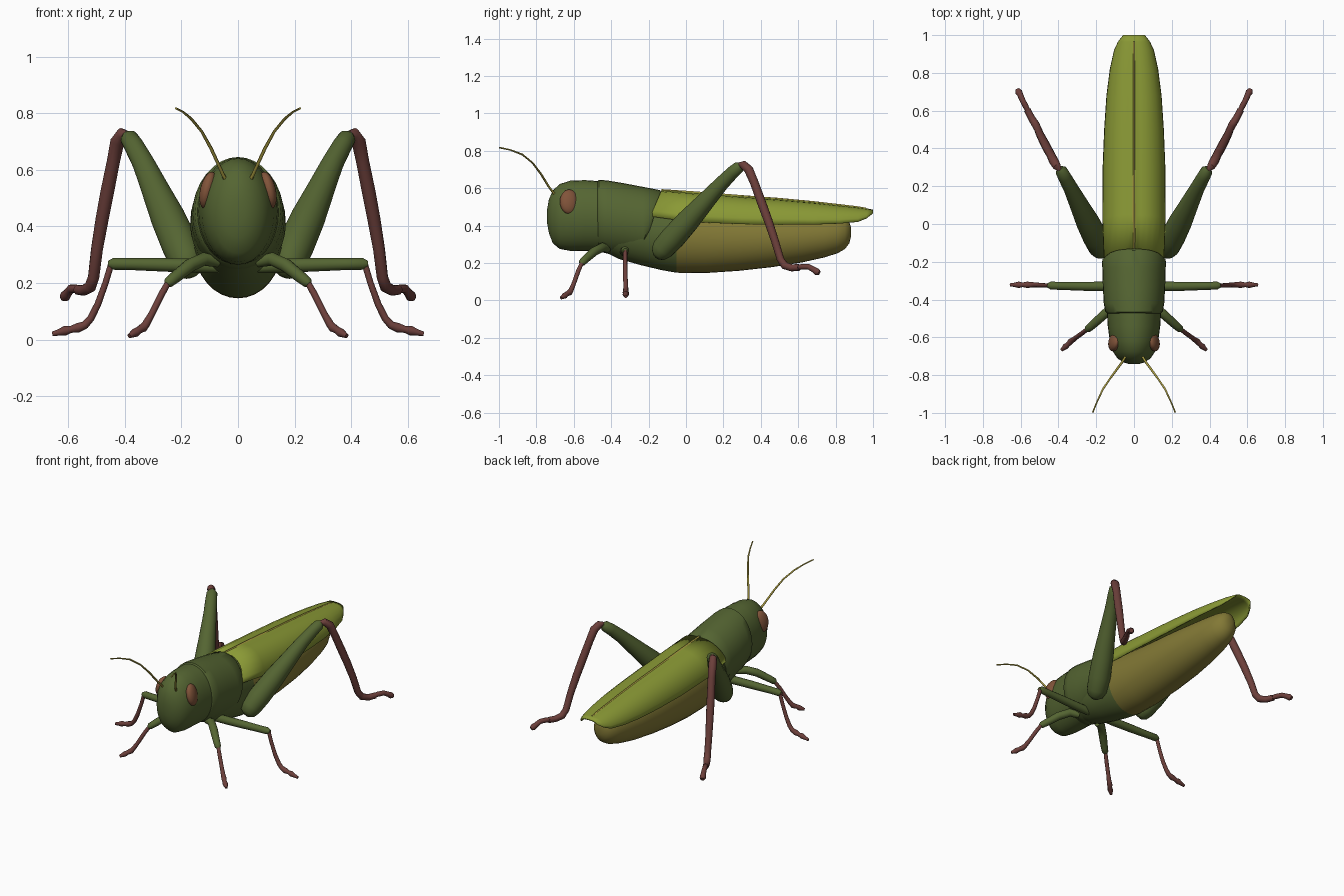
import bpy, bmesh, math
from mathutils import Vector


def material(name, rgb):
    m = bpy.data.materials.new(name)
    m.diffuse_color = (*rgb, 1)
    return m


GREEN = material("leaf_green", (0.090, 0.130, 0.032))
LIME = material("wing_lime", (0.255, 0.320, 0.036))
OLIVE = material("belly_olive", (0.225, 0.190, 0.036))
MAROON = material("shin_maroon", (0.150, 0.050, 0.043))
BROWN = material("eye_brown", (0.220, 0.088, 0.042))
YELLOW = material("feeler_yellow", (0.420, 0.350, 0.055))


def finish(name, bm, mats, mirror=False, angle=45):
    bmesh.ops.recalc_face_normals(bm, faces=bm.faces[:])
    me = bpy.data.meshes.new(name)
    bm.to_mesh(me)
    bm.free()
    ob = bpy.data.objects.new(name, me)
    bpy.context.collection.objects.link(ob)
    for m in mats:
        me.materials.append(m)
    if mirror:
        ob.modifiers.new("mirror", 'MIRROR')
    bpy.ops.object.select_all(action='DESELECT')
    ob.select_set(True)
    bpy.context.view_layer.objects.active = ob
    bpy.ops.object.shade_smooth_by_angle(angle=math.radians(angle))
    return ob


def skin(bm, rings, closed=True, caps=True):
    """Bridge equal-length point rings with quads."""
    vs = [[bm.verts.new(p) for p in r] for r in rings]
    n = len(vs[0])
    for a, b in zip(vs, vs[1:]):
        for i in range(n if closed else n - 1):
            j = (i + 1) % n
            bm.faces.new((a[i], a[j], b[j], b[i]))
    if caps:
        bm.faces.new(vs[0])
        bm.faces.new(vs[-1])


def oval(y, top, bottom, w, lean=0.0, n=32):
    """Upright oval section; lean shifts the lower half along y."""
    c, h = (top + bottom) / 2, (top - bottom) / 2
    pts = []
    for i in range(n):
        t = math.tau * i / n
        z = c + h * math.sin(t)
        pts.append((w * math.cos(t), y + lean * (top - z), z))
    return pts


def loft(name, sections, mats):
    bm = bmesh.new()
    skin(bm, [oval(*s) for s in sections])
    return finish(name, bm, mats)


def tube(name, path, mat, sides=12):
    """Mirrored limb: path entries are x, y, z, radius."""
    pts = [Vector(p[:3]) for p in path]
    rings = []
    for i, p in enumerate(pts):
        d = pts[min(i + 1, len(pts) - 1)] - pts[max(i - 1, 0)]
        q = d.to_track_quat('Z', 'Y')
        r = path[i][3]
        rings.append([p + q @ Vector((r * math.cos(math.tau * k / sides),
                                      r * math.sin(math.tau * k / sides), 0))
                      for k in range(sides)])
    bm = bmesh.new()
    skin(bm, rings)
    return finish(name, bm, [mat], mirror=True)


# Head, egg shaped with a blunt face
loft("head", [(-.742, .49, .41, .025), (-.733, .54, .36, .055), (-.712, .588, .305, .087),
              (-.675, .622, .275, .112), (-.62, .640, .265, .128), (-.54, .643, .264, .139),
              (-.43, .635, .262, .146)], [GREEN])

# Collar shell over the front of the body
loft("thorax_shell", [(-.475, .635, .275, .140), (-.465, .645, .262, .152), (-.42, .641, .250, .160),
                      (-.33, .626, .235, .165), (-.23, .607, .225, .168),
                      (-.14, .590, .225, .169, -.32), (-.13, .575, .24, .158, -.32)], [GREEN])

# Underbody, green in front and olive behind
body = loft("abdomen", [(-.44, .55, .262, .120), (-.36, .56, .222, .140), (-.24, .56, .188, .153),
                        (-.13, .55, .162, .157), (-.05, .53, .148, .157), (.10, .51, .146, .155),
                        (.28, .49, .158, .150), (.46, .475, .178, .140), (.62, .46, .203, .123),
                        (.74, .45, .230, .103), (.81, .443, .252, .086), (.85, .435, .275, .068),
                        (.873, .42, .305, .045), (.882, .39, .34, .018)], [GREEN, OLIVE])
for f in body.data.polygons:
    f.material_index = 1 if f.center.y > -.05 else 0

# Folded wings: roof-shaped sections of y, ridge, lower edge, half width, forward slant
wing = [(-.13, .592, .450, .160, .06), (.05, .580, .420, .168, .03), (.30, .560, .408, .166, 0),
        (.50, .545, .405, .158, 0), (.68, .528, .406, .146, 0), (.82, .512, .411, .128, 0),
        (.92, .500, .420, .106, 0), (.965, .492, .438, .085, 0), (1.0, .485, .465, .058, 0)]
roof = [(0, 1), (.10, .955), (.22, .95), (.40, .92), (.60, .82), (.78, .66),
        (.91, .45), (.985, .22), (1, 0)]
bm = bmesh.new()
skin(bm, [[(s * u * w, y - lean * (1 - v), lo + (hi - lo) * v)
           for s, u, v in [(-1, *p) for p in reversed(roof)] + [(1, *p) for p in roof[1:]]]
          for y, hi, lo, w, lean in wing], closed=False, caps=False)
wings = finish("wings", bm, [LIME])
solid = wings.modifiers.new("thickness", 'SOLIDIFY')
solid.thickness = .008
solid.offset = -1

# Pale seam along the wing ridge
bm = bmesh.new()
skin(bm, [[(-.008, y, hi - .004), (0, y, hi + .003), (.008, y, hi - .004)]
          for y, hi, *_ in wing[:-1]])
finish("wing_seam", bm, [YELLOW], angle=20)

# Eyes, tilted inward at the top
bm = bmesh.new()
bmesh.ops.create_uvsphere(bm, u_segments=24, v_segments=14, radius=1)
ca, sa = math.cos(.22), math.sin(.22)
for v in bm.verts:
    x, y, z = v.co.x * .030, v.co.y * .049, v.co.z * .067
    v.co = (.104 + x * ca - z * sa, -.624 + y - x * .4, .527 + x * sa + z * ca)
finish("eyes", bm, [BROWN], mirror=True)

# Curved feelers
tube("feelers", [(.038, -.69, .55, .007), (.065, -.735, .61, .006), (.095, -.775, .675, .006),
                 (.128, -.82, .735, .005), (.165, -.875, .780, .005), (.195, -.94, .805, .004),
                 (.219, -.998, .817, .004)], YELLOW, 8)

# Front legs
tube("front_thigh", [(.07, -.42, .275, .020), (.12, -.445, .285, .024), (.17, -.49, .262, .024),
                     (.225, -.54, .218, .021), (.245, -.556, .202, .019), (.252, -.562, .195, .010)], GREEN)
tube("front_shin", [(.243, -.553, .208, .011), (.27, -.575, .160, .012), (.305, -.60, .090, .012),
                    (.325, -.615, .055, .014), (.335, -.622, .042, .016), (.350, -.638, .034, .013),
                    (.362, -.648, .025, .016), (.384, -.668, .013, .008)], MAROON)

# Middle legs
tube("middle_thigh", [(.06, -.33, .255, .020), (.11, -.33, .260, .025), (.25, -.33, .264, .024),
                      (.38, -.328, .267, .021), (.44, -.326, .268, .021), (.458, -.325, .266, .012)], GREEN)
tube("middle_shin", [(.447, -.325, .270, .011), (.468, -.325, .200, .011), (.495, -.324, .125, .012),
                     (.520, -.322, .075, .013), (.540, -.322, .052, .014), (.565, -.322, .042, .017),
                     (.590, -.322, .036, .012), (.610, -.322, .032, .017), (.635, -.322, .025, .011),
                     (.656, -.322, .020, .008)], MAROON)

# Large jumping legs
tube("hind_thigh", [(.170, -.162, .235, .020), (.174, -.150, .246, .045), (.180, -.125, .275, .061),
                    (.205, -.07, .335, .066), (.245, .01, .425, .062), (.290, .10, .525, .050),
                    (.335, .19, .625, .039), (.368, .25, .685, .035), (.385, .282, .712, .032),
                    (.394, .296, .724, .016)], GREEN, 16)
tube("hind_shin", [(.392, .285, .728, .010), (.408, .305, .727, .022), (.426, .335, .700, .025),
                   (.440, .365, .630, .023), (.462, .405, .520, .024), (.480, .440, .425, .023),
                   (.498, .475, .320, .021), (.510, .505, .220, .020), (.522, .528, .186, .021),
                   (.545, .565, .174, .019), (.565, .605, .176, .018)], MAROON)
tube("hind_foot", [(.557, .590, .176, .012), (.572, .620, .180, .015), (.590, .655, .180, .015),
                   (.603, .685, .163, .016), (.611, .700, .153, .019), (.617, .712, .147, .012)], MAROON)
